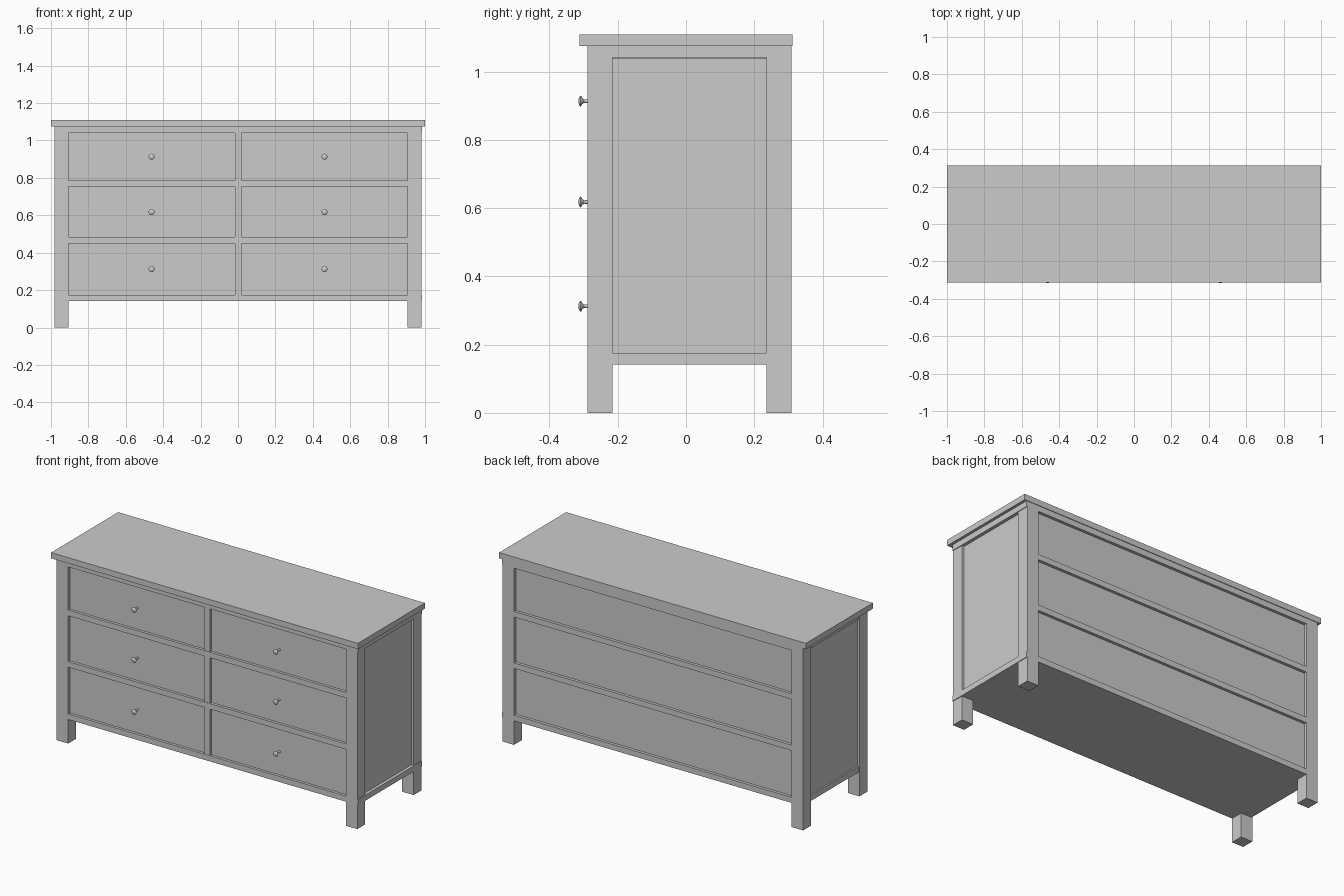
import bpy, bmesh, math
from mathutils import Matrix

if "Cube" in bpy.data.objects:
    bpy.data.objects.remove(bpy.data.objects["Cube"])


def box(name, x, y, z):
    """Axis-aligned board given its (min, max) extent on each axis."""
    bm = bmesh.new()
    bmesh.ops.create_cube(bm, size=1)
    for v in bm.verts:
        v.co = [(r[0] + r[1]) / 2 + c * (r[1] - r[0]) for r, c in zip((x, y, z), v.co)]
    return finish(name, bm)


def finish(name, bm):
    mesh = bpy.data.meshes.new(name)
    bm.to_mesh(mesh)
    bm.free()
    obj = bpy.data.objects.new(name, mesh)
    bpy.context.collection.objects.link(obj)
    return obj


def knob(name, x, y, z, profile, sides=20):
    """Turned knob pointing to -y; profile is (radius, distance out)."""
    bm = bmesh.new()
    verts = [bm.verts.new((r, 0, h)) for r, h in profile]
    edges = [bm.edges.new(p) for p in zip(verts, verts[1:])]
    bmesh.ops.spin(bm, geom=verts + edges, cent=(0, 0, 0), axis=(0, 0, 1),
                   angle=2 * math.pi, steps=sides)
    bmesh.ops.remove_doubles(bm, verts=bm.verts, dist=1e-5)
    bmesh.ops.recalc_face_normals(bm, faces=bm.faces)
    bm.transform(Matrix.Translation((x, y, z)) @ Matrix.Rotation(math.pi / 2, 4, 'X'))
    obj = finish(name, bm)
    bpy.ops.object.select_all(action='DESELECT')
    obj.select_set(True)
    bpy.context.view_layer.objects.active = obj
    bpy.ops.object.shade_smooth_by_angle(angle=math.radians(40))


FRONT, BACK = -0.289, 0.309
FACE = -0.273          # drawer front plane
KNOB = [(0, 0), (0.006, 0), (0.005, 0.026), (0.009, 0.031), (0.015, 0.034),
        (0.016, 0.036), (0.013, 0.039), (0.007, 0.0415), (0, 0.042)]

# Top board
box("top_board", (-1, 1), (-0.312, 0.312), (1.075, 1.109))

# Corner legs and side panels
for side, s in (("left", -1), ("right", 1)):
    x = sorted((s * 0.905, s * 0.98))
    box(f"{side}_front_leg", x, (FRONT, -0.216), (0, 1.075))
    box(f"{side}_back_leg", x, (0.236, BACK), (0, 1.075))
    box(f"{side}_side_panel", sorted((s * 0.945, s * 0.966)), (-0.216, 0.236), (0.175, 1.04))

# Bottom and top shelves reach past the right legs; middle ones stay inside
box("bottom_shelf", (-0.975, 0.984), (FRONT, BACK), (0.142, 0.175))
box("upper_shelf", (-0.975, 0.984), (FRONT, BACK), (1.041, 1.0745))
for i, z in enumerate((0.450, 0.753)):
    box(f"middle_shelf_{i + 1}", (-0.93, 0.93), (FRONT, BACK), (z, z + 0.033))

# Back panel and central divider
box("back_panel", (-0.93, 0.93), (0.275, 0.292), (0.175, 1.041))
box("centre_divider", (-0.016, 0.018), (FRONT + 0.002, 0.275), (0.175, 1.041))

# Drawer fronts with knobs
rows = ((0.175, 0.450), (0.483, 0.753), (0.786, 1.041))
for i, z in enumerate(rows):
    for side, s in (("left", -1), ("right", 1)):
        box(f"{side}_drawer_{i + 1}", sorted((s * 0.016, s * 0.906)), (FACE, FACE + 0.025), z)
        knob(f"{side}_knob_{i + 1}", s * 0.462, FACE, (z[0] + z[1]) / 2, KNOB)
